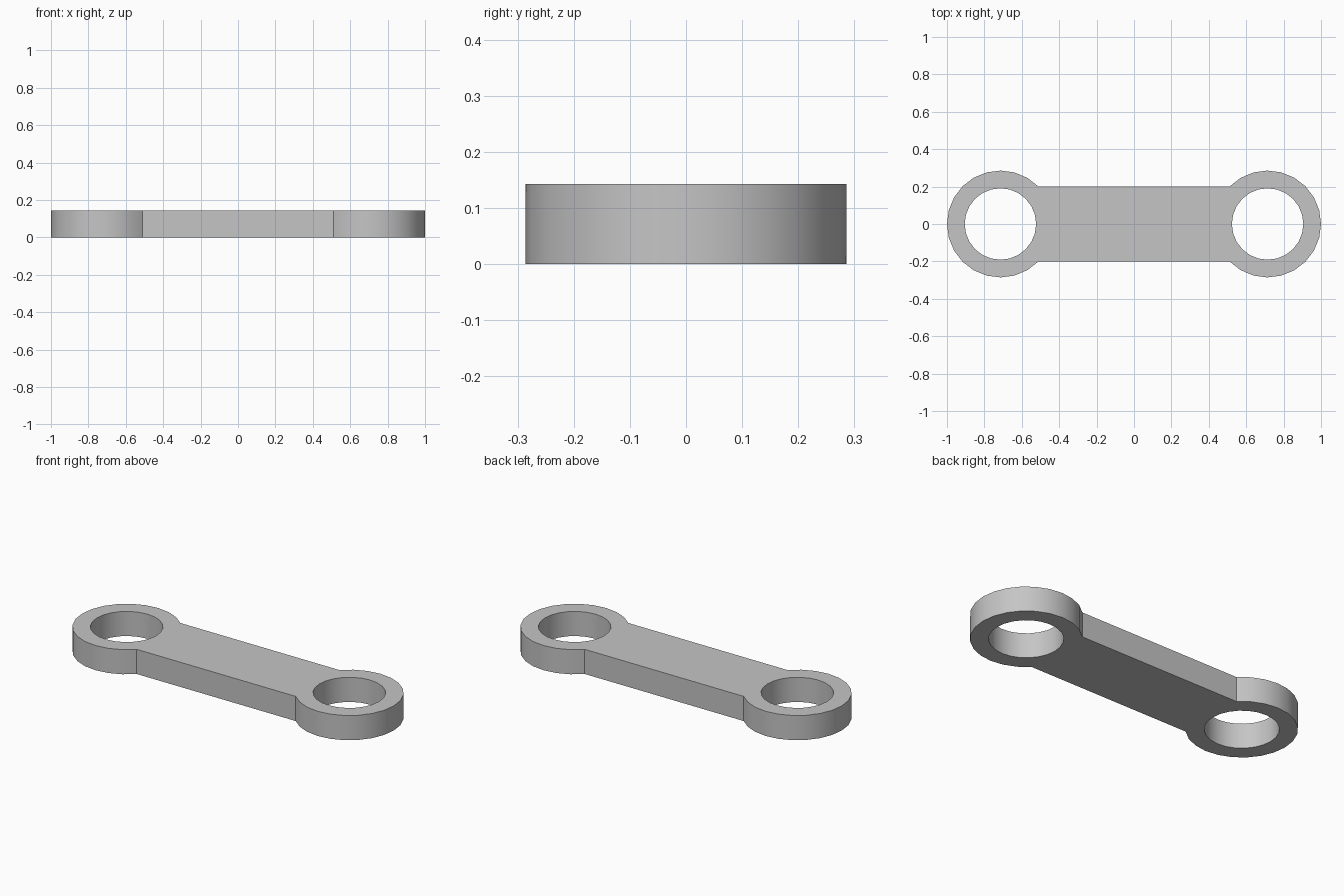
import bpy
import bmesh
from math import sin, cos, pi, asin, radians

cube = bpy.data.objects.get("Cube")
if cube:
    bpy.data.objects.remove(cube, do_unlink=True)

CENTRE_X = 0.7143
OUTER_R = 0.2857
HOLE_R = 0.191
HALF_BAR = 0.2
HEIGHT = 0.143


def arc(cx, radius, start, end, steps):
    """Points along an arc, both ends included."""
    angles = [start + (end - start) * i / steps for i in range(steps + 1)]
    return [(cx + radius * cos(a), radius * sin(a), 0) for a in angles]


def add_loop(bm, points):
    """Closed loop of edges through the points."""
    verts = [bm.verts.new(p) for p in points]
    return [bm.edges.new((v, verts[i - 1])) for i, v in enumerate(verts)]


# Outline: two round ends joined by the straight sides of the bar
sweep = pi - asin(HALF_BAR / OUTER_R)
outline = arc(CENTRE_X, OUTER_R, -sweep, sweep, 18)
outline += arc(-CENTRE_X, OUTER_R, pi - sweep, pi + sweep, 18)

bm = bmesh.new()
edges = add_loop(bm, outline)

# Round hole in each end
for side in (-1, 1):
    edges += add_loop(bm, arc(side * CENTRE_X, HOLE_R, 0, 2 * pi, 24)[:-1])

# Fill the flat profile and raise it into a solid
bmesh.ops.triangle_fill(bm, use_beauty=True, edges=edges)
raised = bmesh.ops.extrude_face_region(bm, geom=bm.faces[:])
top = [g for g in raised["geom"] if isinstance(g, bmesh.types.BMVert)]
bmesh.ops.translate(bm, verts=top, vec=(0, 0, HEIGHT))
bmesh.ops.recalc_face_normals(bm, faces=bm.faces[:])

mesh = bpy.data.meshes.new("link_arm")
bm.to_mesh(mesh)
bm.free()
link = bpy.data.objects.new("link_arm", mesh)
bpy.context.collection.objects.link(link)

# Plain grey metal
grey = bpy.data.materials.new("plain_grey")
grey.use_nodes = True
colour = (0.56, 0.56, 0.56, 1)
grey.diffuse_color = colour
grey.node_tree.nodes["Principled BSDF"].inputs["Base Color"].default_value = colour
mesh.materials.append(grey)

# Smooth round walls, crisp rims
bpy.ops.object.select_all(action="DESELECT")
link.select_set(True)
bpy.context.view_layer.objects.active = link
bpy.ops.object.shade_smooth_by_angle(angle=radians(30))
